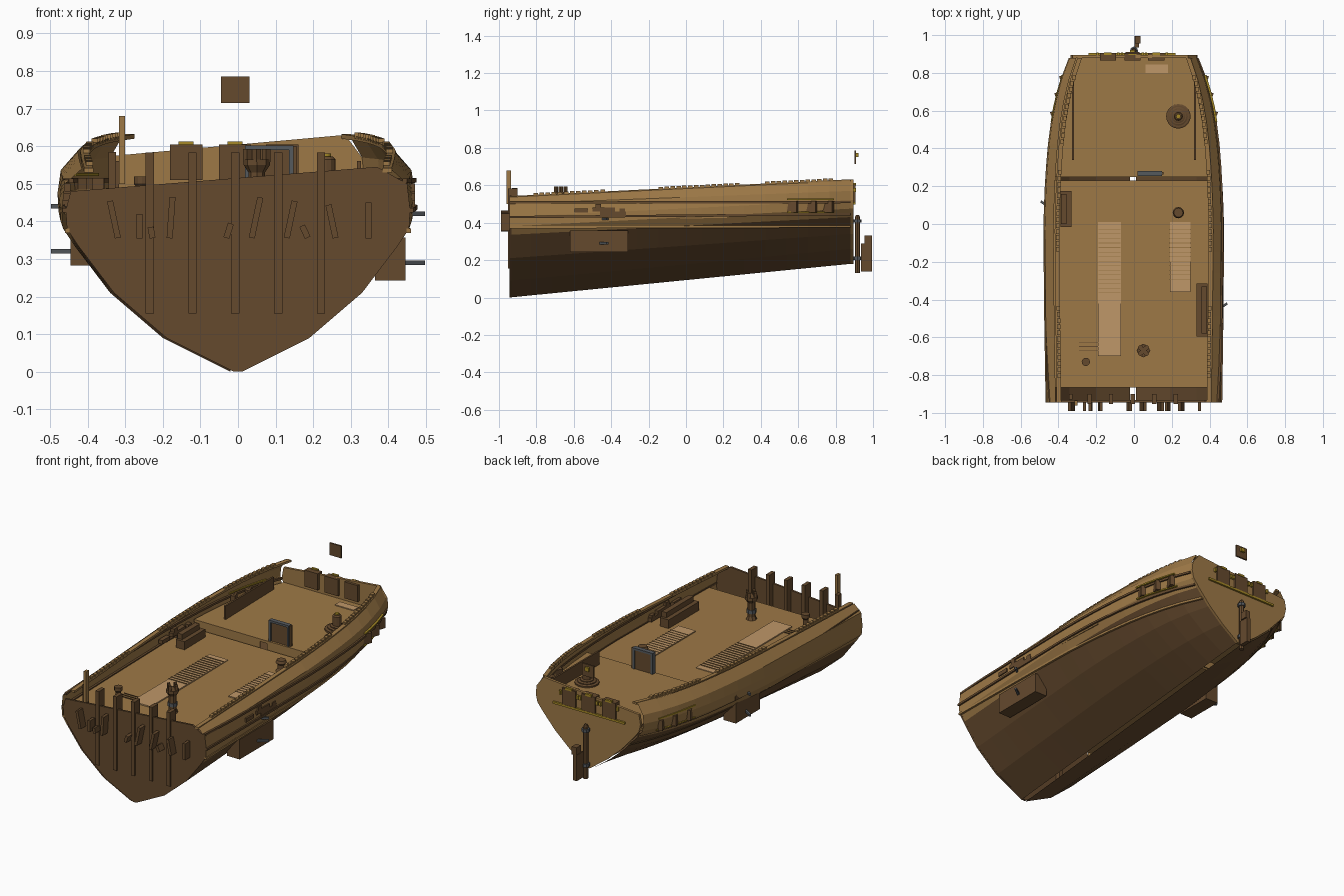
import bpy, bmesh, math
from mathutils import Vector, Matrix

old = bpy.data.objects.get("Cube")
if old:
    bpy.data.objects.remove(old, do_unlink=True)


def material(name, colour):
    mat = bpy.data.materials.new(name)
    mat.use_nodes = True
    mat.diffuse_color = (*colour, 1)
    mat.node_tree.nodes["Principled BSDF"].inputs["Base Color"].default_value = (*colour, 1)
    return mat


TAN = material("tan planking", (.34, .19, .062))
BROWN = material("brown timber", (.13, .068, .027))
PALE = material("pale planks", (.52, .31, .14))
GOLD = material("gold trim", (.38, .25, .02))
IRON = material("grey iron", (.09, .10, .11))


def finish(name, bm, *mats):
    mesh = bpy.data.meshes.new(name)
    bm.to_mesh(mesh)
    bm.free()
    for mat in mats:
        mesh.materials.append(mat)
    obj = bpy.data.objects.new(name, mesh)
    bpy.context.scene.collection.objects.link(obj)
    return obj


def box(name, mat, centre, size, turn=0, axis="Y"):
    bm = bmesh.new()
    bmesh.ops.create_cube(bm, size=1, matrix=Matrix.Translation(centre)
                          @ Matrix.Rotation(math.radians(turn), 4, axis)
                          @ Matrix.Diagonal((*size, 1)))
    return finish(name, bm, mat)


def span(name, mat, x, y, z):
    low, high = Vector((x[0], y[0], z[0])), Vector((x[1], y[1], z[1]))
    return box(name, mat, (low + high) / 2, high - low)


def turned(name, mat, x, y, profile, sides=12):
    # Stack of rings given as radius and height
    rings = [[(x + r * math.cos(math.tau * i / sides), y + r * math.sin(math.tau * i / sides), z)
              for i in range(sides)] for r, z in profile]
    return loft(name, rings, mat, closed=True)


def loft(name, rings, *mats, closed=False, caps=True, rule=None):
    bm = bmesh.new()
    rows = [[bm.verts.new(p) for p in ring] for ring in rings]
    count = len(rows[0])
    for a, b in zip(rows, rows[1:]):
        for i in range(count if closed else count - 1):
            j = (i + 1) % count
            face = bm.faces.new((a[i], a[j], b[j], b[i]))
            if rule:
                face.material_index = rule(i)
    if closed and caps:
        bm.faces.new(rows[0])
        bm.faces.new(rows[-1])
    bmesh.ops.recalc_face_normals(bm, faces=bm.faces)
    return finish(name, bm, *mats)


# Hull form: bow and stern half sections, blended along the length
BOW = [(.01, 0), (.19, .09), (.33, .21), (.425, .335), (.455, .38), (.458, .43), (.45, .50), (.405, .54)]
STERN = [(.01, .18), (.12, .26), (.21, .34), (.29, .43), (.325, .475), (.335, .52), (.33, .57), (.295, .63)]
BLEND = [(-.945, 0), (-.5, -.06), (0, -.1), (.25, -.02), (.45, .12), (.6, .3), (.75, .6), (.88, 1)]
Y0, Y1 = -.945, .88


def interp(table, v):
    for (a, fa), (b, fb) in zip(table, table[1:]):
        if v <= b:
            return fa + (fb - fa) * (v - a) / (b - a)
    return table[-1][1]


def section(y):
    k, t = interp(BLEND, y), (y - Y0) / (Y1 - Y0)
    return [(a[0] + (b[0] - a[0]) * k, a[1] + (b[1] - a[1]) * t) for a, b in zip(BOW, STERN)]


def hull_x(y, z):
    return interp([(pz, px) for px, pz in section(y)], z)


STATIONS = [Y0 + (Y1 - Y0) * i / 16 for i in range(17)]


def strake(name, mat, path, w, h):
    # Rectangular rail swept through a list of points
    rings = [[(x + dx * w, y, z + dz * h) for dx, dz in ((-1, -1), (1, -1), (1, 1), (-1, 1))]
             for x, y, z in path]
    loft(name, rings, mat, closed=True)


for side, word in ((1, "left"), (-1, "right")):
    # Hull skin, dark below the chine
    loft(f"hull_{word}", [[(side * x - (.01 if side < 0 else 0), y, z) for x, z in section(y)]
                          for y in STATIONS], BROWN, TAN, rule=lambda i: int(i > 2))
    # Wales and cap rail
    for n, (a, b) in enumerate(((.375, .38), (.43, .445), (.508, .51))):
        path = []
        for i, y in enumerate(STATIONS):
            z = a + (b - a) * i / 16
            path.append((side * (hull_x(y, z) + .003), y, z))
        strake(f"wale_{word}_{n}", BROWN if n else TAN, path, .006, .006)
    strake(f"cap_rail_{word}", TAN,
           [(side * (section(y)[-1][0] - .008), y, section(y)[-1][1] - .004) for y in STATIONS], .012, .006)
    # Blocks along the rail in three runs
    for start, end in ((-.82, -.43), (-.15, .29), (.42, .79)):
        n = round((end - start) / .032)
        for i in range(n):
            y = start + (end - start) * (i + .5) / n
            x, z = section(y)[-1]
            box(f"rail_block_{word}", TAN, (side * (x - .012), y, z + .004), (.018, .024, .016))
    # Inner plank, quarter window and gold trim
    span(f"inner_plank_{word}", BROWN, (side * .322 - .005, side * .322 + .005), (.34, .78), (.48, .56))
    for y in (.57, .67, .76):
        x = hull_x(y, .485)
        box(f"quarter_window_{word}", BROWN, (side * x, y, .485), (.025, .055, .06), side * -20, "Z")
    for z in (.455, .525):
        strake(f"quarter_trim_{word}", GOLD,
               [(side * (hull_x(y, z) + .008), y, z) for y in (.54, .62, .7, .79)], .006, .004)
    # Channel chest outside and stepped bench inside
    y0, y1 = (-.62, -.31) if side > 0 else (-.04, .18)
    zc = .30 if side > 0 else .34
    box(f"outer_chest_{word}", BROWN, (side * .405, (y0 + y1) / 2, zc), (.08, y1 - y0, .115))
    box(f"bench_{word}", BROWN, (side * .36, (y0 + y1) / 2 + .01, .46), (.056, y1 - y0 - .03, .05))
    box(f"bench_back_{word}", BROWN, (side * .372, (y0 + y1) / 2 + .01, .49), (.03, y1 - y0 - .06, .05))
    # Iron pins and fittings on the side
    ym = -.44 if side > 0 else .1
    for z in ((.42, .29) if side > 0 else (.44, .32)):
        box(f"iron_pin_{word}", IRON, (side * .465, ym, z), (.07, .012, .012), side * 35, "Z")
    for dy, z, ly in ((-.12, .465, .07), (0, .47, .12), (.05, .45, .14), (-.03, .49, .03), (.1, .465, .03)):
        box(f"side_fitting_{word}", BROWN, (side * .458, ym + dy, z), (.025, ly, .022))


# Closing walls at both ends, with a sloping broken top
def end_wall(name, mat, y, depth, zl, zr, xl, xr):
    pts = section(y)
    left = [(-x, z) for x, z in pts if z < zl - .01]
    right = [(x, z) for x, z in pts if z < zr - .01]
    outline = right + [(xr, zr), (-xl, zl)] + left[::-1]
    loft(name, [[(x, y + d, z) for x, z in outline] for d in (0, depth)], mat, closed=True)


end_wall("front_bulkhead", BROWN, Y0, .012, .48, .545, .445, .37)
end_wall("transom", TAN, Y1, .015, .575, .63, .325, .285)


# Decks with a gap at the step and behind the bulkhead
def deck(name, ys, za, zb):
    rings = []
    for y in ys:
        z = za + (zb - za) * (y - ys[0]) / (ys[-1] - ys[0])
        x = hull_x(y, z) - .003
        rings.append([(-x, y, z), (x, y, z), (x, y, z - .015), (-x, y, z - .015)])
    loft(name, rings, TAN, closed=True)


deck("main_deck", [-.865, -.5, 0, .23], .43, .44)
deck("quarter_deck", [.25, .4, .55, .7, .8, .88], .48, .49)
span("deck_step", TAN, (-.43, -.035), (.25, .256), (.42, .48))
span("deck_step", TAN, (.01, .43), (.25, .256), (.42, .48))
span("pale_planks_long", PALE, (-.19, -.07), (-.70, .01), (.435, .442))
span("pale_planks_short", PALE, (.19, .30), (-.36, .01), (.438, .444))
span("pale_hatch", PALE, (.06, .18), (.80, .845), (.486, .494))
for i in range(3):
    span("deck_seam", BROWN, (-.29, -.19), (-.67 + i * .02, -.667 + i * .02), (.43, .436))
for x, n in ((-.13, 15), (.245, 12)):
    for i in range(n):
        y = -.03 - i * .024
        span("plank_seam", TAN, (x - .058, x + .058), (y, y + .003), (.44, .446))

# Uprights and broken planks at the front
for i in range(5):
    x = -.235 + i * .114
    span("front_upright", BROWN, (x - .011, x + .011), (-.953, -.90), (.155, .583))
for x, tilt, h in ((-.33, -12, .10), (-.262, 0, .065), (-.23, -10, .03), (-.178, 4, .11), (-.025, 18, .04),
                   (.048, 12, .11), (.14, 12, .10), (.178, -25, .035), (.25, -12, .09), (.347, 0, .095)):
    box("broken_plank", BROWN, (x, -.965, .355 + h / 2), (.016, .05, h), tilt)
span("rail_post", TAN, (-.316, -.30), (-.96, -.935), (.50, .68))
span("short_post", BROWN, (-.345, -.325), (-.93, -.90), (.45, .585))

# Stern windows, gold trims and floating lantern plate
for x in (-.138, -.008, .118):
    span("stern_window", BROWN, (x - .043, x + .043), (.865, .905), (.51, .605))
    for dx in (-.055, .055):
        box("window_boss", GOLD, (x + dx, .90, .575), (.012, .016, .022))
    span("window_crest", GOLD, (x - .02, x + .02), (.895, .908), (.60, .612))
span("stern_gold_bar", GOLD, (-.24, .22), (.893, .906), (.498, .51))
span("lantern_plate", BROWN, (-.045, .03), (.90, .91), (.715, .785))
span("lantern_boss", GOLD, (-.02, .005), (.91, .922), (.75, .772))

# Rudder post and blade
turned("rudder_post", BROWN, 0, .917, [(.014, .13), (.014, .43), (.009, .44)], 8)
for z in (.20, .40):
    turned("rudder_band", IRON, 0, .917, [(.022, z), (.022, z + .018)], 8)
box("rudder_blade", BROWN, (.015, .965, .215), (.024, .06, .15))
box("rudder_head", BROWN, (.02, .975, .31), (.03, .04, .045))

# Bollards, capstan and deck fittings
turned("capstan", BROWN, .05, -.67, [(.03, .43), (.022, .45), (.022, .53), (.035, .55), (.035, .565)], 8)
turned("capstan_band", IRON, .05, -.67, [(.027, .47), (.027, .49)], 8)
for i in range(4):
    a = i * math.tau / 4
    box("capstan_horn", BROWN, (.05 + .025 * math.cos(a), -.67 + .025 * math.sin(a), .575), (.016, .016, .035), 40, "Z")
turned("bollard", BROWN, -.255, -.73, [(.02, .43), (.014, .44), (.014, .49), (.022, .50), (.022, .52)])
turned("winch", BROWN, .235, .06, [(.03, .44), (.02, .455), (.02, .48), (.03, .49), (.024, .505)])
for r, z in ((.065, .494), (.05, .502), (.036, .51)):
    turned("binnacle_ring", BROWN, .235, .57, [(r, .48), (r, z), (r - .008, z + .003)], 20)
turned("binnacle", BROWN, .235, .57, [(.024, .50), (.024, .565), (.018, .572)])
turned("binnacle_cap", GOLD, .235, .57, [(.012, .572), (.012, .58)])
span("hatch_board", BROWN, (.022, .155), (.262, .275), (.48, .60))
for x in (.018, .135):
    span("hatch_frame", IRON, (x, x + .012), (.254, .28), (.48, .60))
span("hatch_frame_top", IRON, (.018, .147), (.254, .28), (.59, .602))
